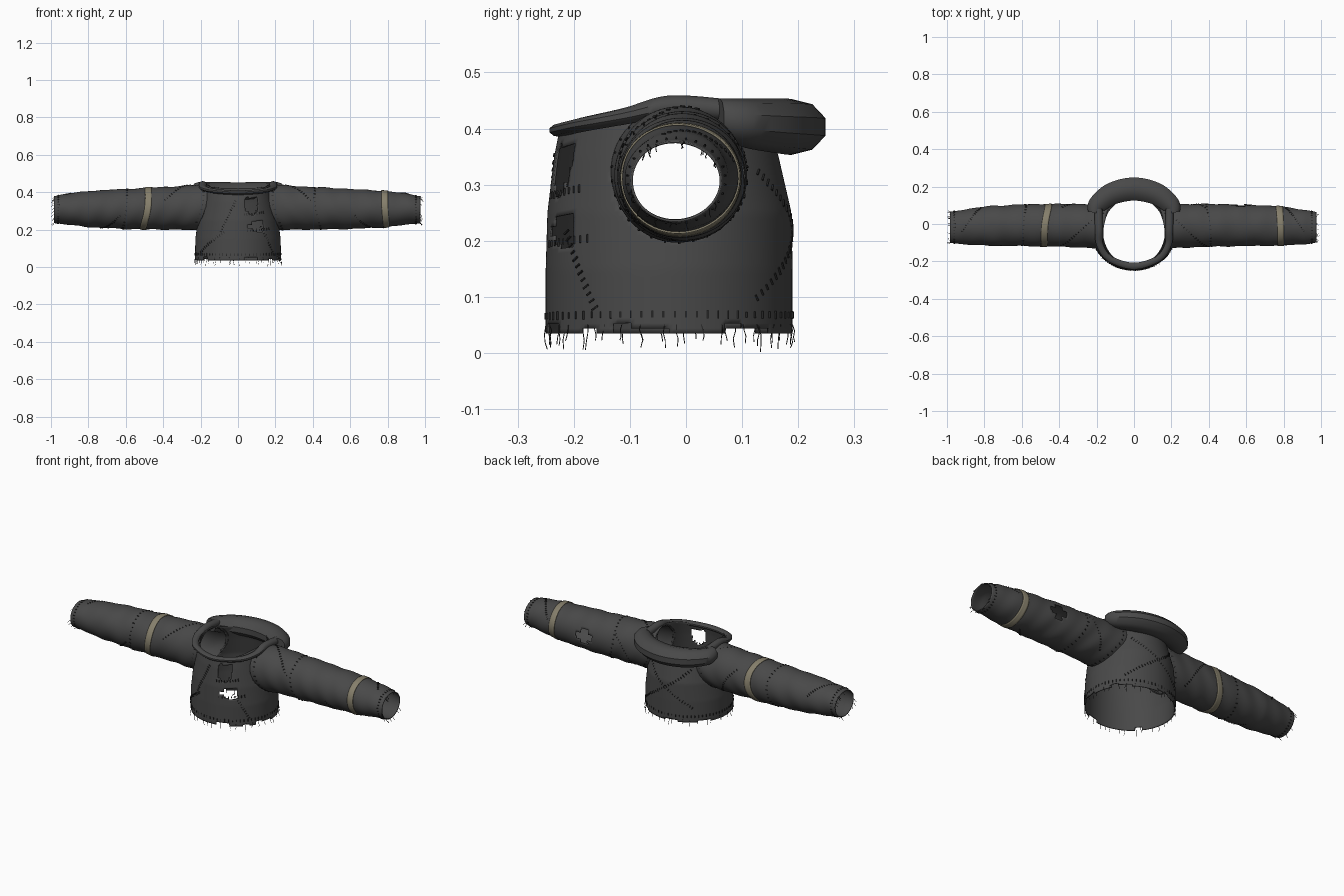
import bpy, bmesh, math, random
from mathutils import Vector

random.seed(4)
if "Cube" in bpy.data.objects:
    bpy.data.objects.remove(bpy.data.objects["Cube"])


def material(name, rgb):
    m = bpy.data.materials.new(name)
    m.use_nodes = True
    m.diffuse_color = (*rgb, 1)
    m.node_tree.nodes["Principled BSDF"].inputs["Base Color"].default_value = (*rgb, 1)
    return m


wool = material("charcoal wool", (0.066, 0.066, 0.066))
stripe = material("faded khaki stripe", (0.24, 0.215, 0.15))
yarn = material("black yarn", (0.018, 0.018, 0.018))


def finish(name, bm, mat, smooth=True, thick=0.0):
    me = bpy.data.meshes.new(name)
    bm.to_mesh(me)
    bm.free()
    me.materials.append(mat)
    ob = bpy.data.objects.new(name, me)
    bpy.context.collection.objects.link(ob)
    if smooth:
        bpy.ops.object.select_all(action='DESELECT')
        ob.select_set(True)
        bpy.context.view_layer.objects.active = ob
        bpy.ops.object.shade_smooth_by_angle(angle=math.radians(40))
    if thick:
        mod = ob.modifiers.new("cloth thickness", 'SOLIDIFY')
        mod.thickness = thick
        mod.offset = -1
    return ob


def shell(name, f, nu, nv, mat, keep=None, flip=False, v0=0, v1=1, thick=0.004):
    """Open tube of the surface f(u, v); u runs round, v runs along."""
    bm = bmesh.new()
    rows = [[bm.verts.new(f(i / nu, v0 + (v1 - v0) * j / nv)) for i in range(nu)]
            for j in range(nv + 1)]
    for j in range(nv):
        for i in range(nu):
            k = (i + 1) % nu
            quad = [rows[j][i], rows[j][k], rows[j + 1][k], rows[j + 1][i]]
            mid = sum((q.co for q in quad), Vector()) / 4
            if keep is None or keep(mid, i, j):
                bm.faces.new(quad[::-1] if flip else quad)
    bmesh.ops.delete(bm, geom=[v for v in bm.verts if not v.link_faces], context='VERTS')
    return finish(name, bm, mat, thick=thick)


def lerp_table(table, z):
    for a, b in zip(table, table[1:]):
        if z <= b[0]:
            t = max(0, (z - a[0]) / (b[0] - a[0]))
            return [p + (q - p) * t for p, q in zip(a[1:], b[1:])]
    return table[-1][1:]


# Torso: height, half width, front y, back y
TORSO = [(0.03, 0.23, -0.25, 0.19), (0.15, 0.228, -0.25, 0.19), (0.25, 0.215, -0.247, 0.188),
         (0.35, 0.19, -0.235, 0.165), (0.40, 0.178, -0.225, 0.15), (0.46, 0.165, -0.21, 0.13)]


def torso(u, v):
    a = 2 * math.pi * u
    s = math.sin(a)
    top = 0.44 - (0.045 * s * s if s < 0 else 0.02 * s)
    z = 0.035 + (top - 0.035) * v
    w, front, back = lerp_table(TORSO, z)
    return Vector((w * math.cos(a), (front + back) / 2 + (back - front) / 2 * s, z))


notch = [random.choice((0, 0, 0, 1, 1, 2)) for _ in range(40)]


def torso_keep(p, i, j):
    if ((p.y + 0.015) / 0.12) ** 2 + ((p.z - 0.32) / 0.12) ** 2 < 0.93:
        return False                                   # armholes
    if j < notch[i // 4 % 40]:
        return False                                   # ragged hem
    if p.y < -0.1:                                     # two chest tears
        if 0.04 < p.x < 0.105 and 0.30 < p.z < 0.37:
            return False
        if 0.055 < p.x < 0.09 and 0.28 < p.z < 0.31:
            return False
        if 0.075 < p.x < 0.135 and 0.19 < p.z < 0.245:
            return False
        if 0.055 < p.x < 0.08 and 0.205 < p.z < 0.225:
            return False
    return True


shell("torso", torso, 160, 44, wool, torso_keep)

# Sleeves: position along, centre y, centre z, y radius, z radius
ARM = [(0, -0.013, 0.32, 0.120, 0.122), (0.2, -0.008, 0.316, 0.115, 0.116),
       (0.5, -0.006, 0.311, 0.112, 0.108), (0.75, -0.01, 0.31, 0.106, 0.098),
       (0.92, -0.016, 0.31, 0.092, 0.082), (1, -0.018, 0.307, 0.082, 0.072)]


def sleeve(side, lift=0.0):
    end = 0.975 if side > 0 else 0.985

    def f(u, v):
        cy, cz, ry, rz = lerp_table(ARM, v)
        a = 2 * math.pi * u
        k = 1 + 0.012 * math.sin(v * 47 + side + 2 * math.sin(a)) + 0.01 * math.sin(v * 26 + 3 * a)
        y, z = cy + (ry * k + lift) * math.cos(a), cz + (rz * k + lift) * math.sin(a)
        w, front, back = lerp_table(TORSO, z)
        off = (y - (front + back) / 2) / ((back - front) / 2)
        start = w * math.sqrt(max(0.05, 1 - off * off)) - 0.006
        return Vector((side * (start + (end - start) * v), y, z))
    return f


def sleeve_keep(p, i, j):
    # Cross-shaped tear at the back of the left sleeve
    dx, dz = abs(p.x - 0.57), abs(p.z - 0.315)
    return p.y < 0 or not ((dx < 0.05 and dz < 0.015) or (dx < 0.02 and dz < 0.04))


for side, label, at in ((1, "left", 0.742), (-1, "right", 0.36)):
    shell(label + "_sleeve", sleeve(side), 56, 90, wool, sleeve_keep if side > 0 else None, side < 0)
    shell(label + "_sleeve_stripe", sleeve(side, 0.003), 56, 4, stripe, None, side < 0,
          at, at + 0.042, 0.003)


def roll(name, path, n, sides):
    """Capped tube; path points are x, y, z, flat radius, upright radius."""
    bm = bmesh.new()
    pts = []
    for s in range(n + 1):                             # smooth resampling
        t = s / n * (len(path) - 1)
        i = min(int(t), len(path) - 2)
        t -= i
        q = [path[max(0, min(len(path) - 1, i + d))] for d in (-1, 0, 1, 2)]
        pts.append([0.5 * (2 * b + (c - a) * t + (2 * a - 5 * b + 4 * c - d) * t * t
                           + (3 * b - a - 3 * c + d) * t ** 3) for a, b, c, d in zip(*q)])
    rings = []
    for i, p in enumerate(pts):
        a, b = pts[max(0, i - 1)], pts[min(n, i + 1)]
        out = Vector((b[1] - a[1], a[0] - b[0], 0)).normalized()
        rings.append([bm.verts.new(Vector(p[:3]) + out * p[3] * math.cos(w) + Vector((0, 0, p[4] * math.sin(w))))
                      for w in (2 * math.pi * (k + 0.5) / sides for k in range(sides))])
    for r, q in zip(rings, rings[1:]):
        for k in range(sides):
            m = (k + 1) % sides
            bm.faces.new((r[k], r[m], q[m], q[k]))
    bm.faces.new(rings[0])
    bm.faces.new(rings[-1])
    bmesh.ops.recalc_face_normals(bm, faces=bm.faces)
    finish(name, bm, wool)


def mirrored(half):
    return half + [(-p[0], *p[1:]) for p in half[-2::-1]]


# Hood rolled down behind the neck, and the thin rolled collar in front
roll("lowered_hood", mirrored([(0.212, 0.06, 0.418, 0.036, 0.036), (0.195, 0.105, 0.41, 0.052, 0.044),
                               (0.115, 0.163, 0.405, 0.062, 0.049), (0, 0.187, 0.403, 0.065, 0.05)]), 36, 10)
roll("front_collar", mirrored([(0.19, 0.08, 0.432, 0.022, 0.02), (0.188, -0.03, 0.439, 0.022, 0.02),
                               (0.183, -0.11, 0.422, 0.019, 0.015), (0.13, -0.185, 0.407, 0.018, 0.013),
                               (0, -0.225, 0.397, 0.019, 0.012)]), 60, 10)


def stick(bm, p, q, r):
    """Thin square bar from p to q."""
    d = (q - p).normalized()
    a = d.orthogonal().normalized() * r
    b = d.cross(a)
    ends = [[bm.verts.new(c + o) for o in (a, b, -a, -b)] for c in (p, q)]
    for k in range(4):
        m = (k + 1) % 4
        bm.faces.new((ends[0][k], ends[0][m], ends[1][m], ends[1][k]))
    bm.faces.new(ends[0][::-1])
    bm.faces.new(ends[1])


def seam(bm, f, start, stop, n, half=0.007):
    """Row of stitches laid across a line on the surface f."""
    e = 0.002
    for i in range(n):
        u, v = (a + (b - a) * (i + 0.5) / n for a, b in zip(start, stop))
        p = f(u, v)
        normal = (f(u + e, v) - p).cross(f(u, v + e) - p).normalized()
        if p.x < -0.25 and f is arms[-1]:
            normal = -normal
        along = f(u + (stop[0] - start[0]) * e, v + (stop[1] - start[1]) * e) - p
        across = along.cross(normal).normalized() * half * random.uniform(0.7, 1.1)
        stick(bm, p + normal * 0.001 - across, p + normal * 0.001 + across, 0.0022)


def thread(bm, p, way, length):
    """Loose yarn end with a slight bend."""
    for _ in range(3):
        q = p + (way + Vector([random.uniform(-0.35, 0.35) for _ in range(3)])) * length / 3
        stick(bm, p, q, 0.0011)
        p = q


arms = {s: sleeve(s) for s in (1, -1)}
stitches, threads = bmesh.new(), bmesh.new()

# Stitching on torso: hem, diagonal seams, and tear repairs
seam(stitches, torso, (0, 0.085), (1, 0.085), 70)
for a, b, n in (((0.58, 0.1), (0.70, 0.42), 14), ((0.68, 0.4), (0.74, 0.9), 14),
                ((0.12, 0.15), (0.36, 0.75), 24), ((0.14, 0.75), (0.36, 0.2), 24),
                ((0.77, 0.68), (0.87, 0.68), 9), ((0.78, 0.44), (0.89, 0.44), 9),
                ((0.9, 0.1), (0.84, 0.5), 12)):
    seam(stitches, torso, a, b, n)

# Stitching on sleeves: armhole, elbow and cuff rings with slanting repairs
for side, rings in ((1, (0.03, 0.3, 0.97)), (-1, (0.03, 0.52, 0.97))):
    for v in rings:
        seam(stitches, arms[side], (0, v), (1, v), 30, 0.005)
    for a, b in (((0.2, 0.08), (0.45, 0.28)), ((0.55, 0.55), (0.75, 0.68)),
                 ((0.05, 0.8), (0.3, 0.92)), ((0.85, 0.1), (1.1, 0.3))):
        seam(stitches, arms[side], a, b, 14, 0.005)
    for _ in range(14):
        thread(threads, arms[side](random.random(), 0.995), Vector((side * 0.6, 0, -0.5)), 0.026)

for i in range(36):
    thread(threads, torso((i + random.random()) / 36, 0.04), Vector((0, 0, -1)), random.uniform(0.025, 0.04))
thread(threads, torso(0.13, 0.03), Vector((0, 0, -1)), 0.045)
for v in threads.verts:
    v.co.z = max(0, v.co.z)
    v.co.x = max(-1, min(1, v.co.x))

finish("stitches", stitches, yarn, smooth=False)
finish("loose_threads", threads, yarn, smooth=False)
